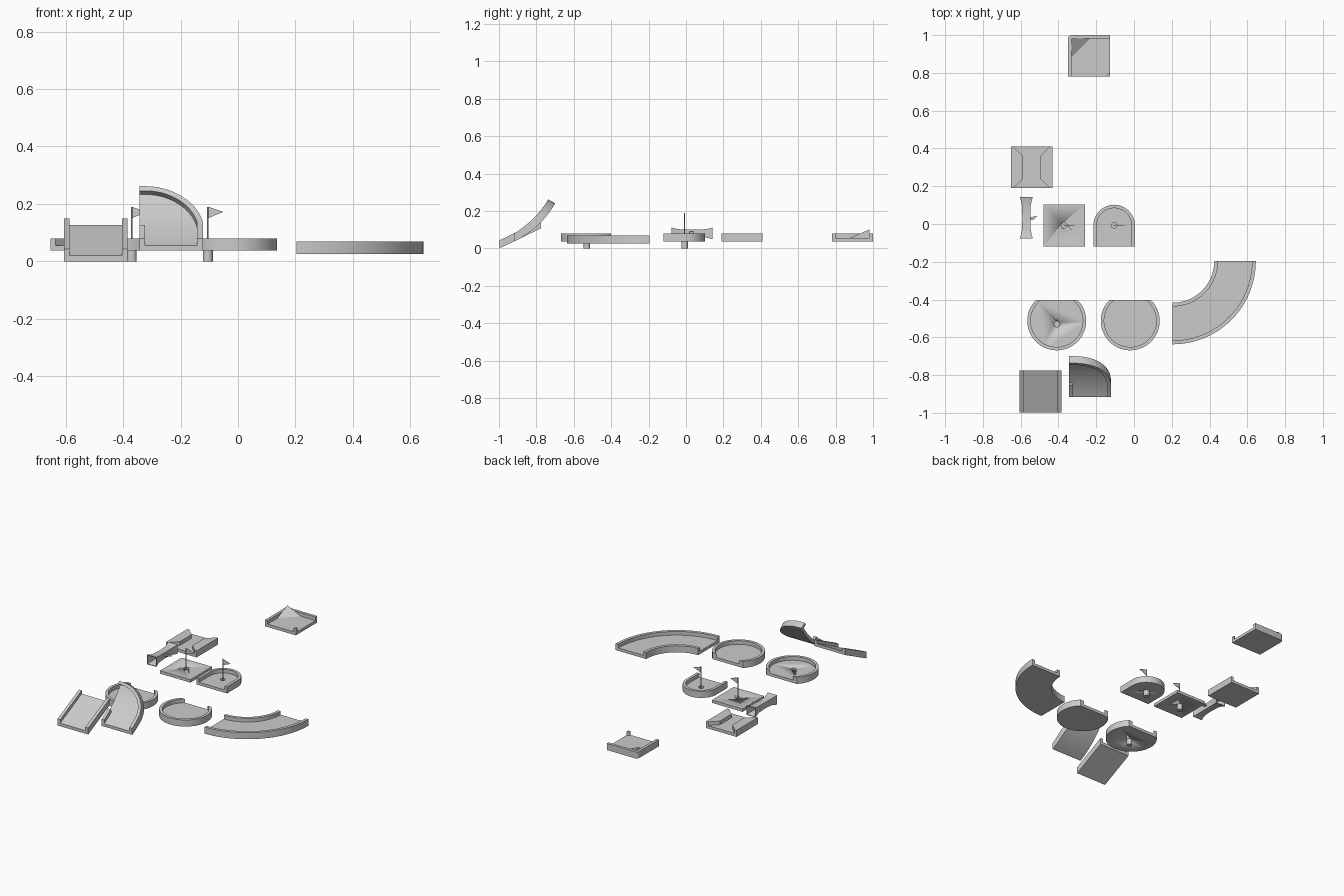
import bpy, bmesh, math
from mathutils import Vector

if "Cube" in bpy.data.objects:
    bpy.data.objects.remove(bpy.data.objects["Cube"])

Z0, ZF, ZT = 0.037, 0.056, 0.08     # underside, playing surface, rail top
W = 0.018                           # rail thickness


def finish(name, bm):
    bmesh.ops.recalc_face_normals(bm, faces=bm.faces)
    me = bpy.data.meshes.new(name)
    bm.to_mesh(me)
    bm.free()
    ob = bpy.data.objects.new(name, me)
    bpy.context.collection.objects.link(ob)
    bpy.ops.object.select_all(action='DESELECT')
    ob.select_set(True)
    bpy.context.view_layer.objects.active = ob
    bpy.ops.object.shade_smooth_by_angle(angle=math.radians(30))
    return ob


def prism_bm(pts, z0, z1):
    bm = bmesh.new()
    f = bm.faces.new([bm.verts.new((x, y, z0)) for x, y in pts])
    r = bmesh.ops.extrude_face_region(bm, geom=[f])
    for v in r['geom']:
        if isinstance(v, bmesh.types.BMVert):
            v.co.z = z1
    return bm


def prism(name, pts, z0, z1, warp=None):
    bm = prism_bm(pts, z0, z1)
    if warp:
        for v in bm.verts:
            v.co = warp(v.co)
    return finish(name, bm)


def rect(x0, x1, y0, y1):
    return [(x0, y0), (x1, y0), (x1, y1), (x0, y1)]


def arc(cx, cy, r, a0, a1, n=24):
    return [(cx + r * math.cos(a0 + (a1 - a0) * i / n),
             cy + r * math.sin(a0 + (a1 - a0) * i / n)) for i in range(n + 1)]


def lathe(name, x, y, prof, n=24):
    # closed profile of (radius, z) spun about a vertical axis
    bm = bmesh.new()
    vs = [bm.verts.new((x + r, y, z)) for r, z in prof]
    es = [bm.edges.new(p) for p in zip(vs, vs[1:])]
    bmesh.ops.spin(bm, geom=vs + es, cent=(x, y, 0), axis=(0, 0, 1),
                   angle=2 * math.pi, steps=n)
    bmesh.ops.remove_doubles(bm, verts=bm.verts, dist=1e-5)
    return finish(name, bm)


def add_cup(name, floor, x, y):
    # bore the floor and hang a cup below it
    cut = prism("cutter", arc(x, y, 0.0165, 0, 2 * math.pi * 23 / 24, 23), 0.02, 0.07)
    cut.hide_render = True
    m = floor.modifiers.new("hole", 'BOOLEAN')
    m.operation, m.solver, m.object = 'DIFFERENCE', 'EXACT', cut
    bpy.context.view_layer.objects.active = floor
    bpy.ops.object.modifier_apply(modifier=m.name)
    bpy.data.objects.remove(cut)
    lathe(name + "_cup", x, y, [(0, 0), (0.0175, 0), (0.0175, ZF - 0.001), (0.0145, ZF - 0.001),
                                (0.0145, 0.004), (0, 0.004)])


def add_flag(name, x, y):
    lathe(name + "_pole", x, y, [(0, 0.003), (0.003, 0.003), (0.003, 0.19), (0, 0.19)], 10)
    prism(name + "_pennant", [(x, 0.15), (x + 0.054, 0.172), (x, 0.19)], -0.0015, 0.0015,
          lambda c: Vector((c.x, y + c.z, c.y)))


# Corner tile: floor, L rail with rounded corner, inner post, deflector wedge
x0, x1, y0, y1 = -0.35, -0.128, 0.78, 1.0
corner = arc(x0 + 0.02, y1 - 0.02, 0.02, math.pi / 2, math.pi, 6)
prism("corner_floor", [(x0, y0), (x1, y0), (x1, y1)] + corner, Z0, ZF)
prism("corner_rail", [(x1, y1)] + corner + [(x0, y0), (x0 + W, y0), (x0 + W, y1 - W), (x1, y1 - W)],
      Z0, ZT)
prism("corner_post", [(x1, y0)] + arc(x1, y0, W, math.pi / 2, math.pi, 6), Z0, ZT)
bm = bmesh.new()
cx, cy = x0 + W, y1 - W
for p in [(cx, cy, 0.05), (cx + 0.1, cy, ZF), (cx, cy - 0.1, ZF), (cx, cy, 0.102)]:
    bm.verts.new(p)
bmesh.ops.convex_hull(bm, input=bm.verts)
finish("corner_deflector", bm)

# Narrowing tile: mirrored bulging rails
prism("gate_floor", rect(-0.652, -0.432, 0.19, 0.41), Z0, ZF)
for side, n in ((-1, "left"), (1, "right")):
    pts = [(0.11, -0.11), (0.11, 0.11), (0.094, 0.11), (0.094, 0.107), (0.045, 0.06),
           (0.045, -0.06), (0.094, -0.107), (0.094, -0.11)]
    prism("gate_rail_" + n, [(-0.542 + side * a, 0.3 + b) for a, b in pts], Z0, ZT)

# Flared square tunnel with a small tab
bm = bmesh.new()
prof = [(-0.11, 0.034), (-0.085, 0.027), (-0.06, 0.023), (0, 0.021),
        (0.06, 0.023), (0.085, 0.027), (0.11, 0.034)]
rings = prof + [(y, h - 0.004) for y, h in reversed(prof)]
loops = [[bm.verts.new((-0.57 + sx * h, 0.033 + y, 0.08 + sz * h * 0.92))
          for sx, sz in ((-1, -1), (1, -1), (1, 1), (-1, 1))] for y, h in rings]
for i, a in enumerate(loops):
    b = loops[(i + 1) % len(loops)]
    for k in range(4):
        bm.faces.new((a[k], a[(k + 1) % 4], b[(k + 1) % 4], b[k]))
finish("tunnel", bm)
prism("tunnel_tab", [(-0.55, 0.02), (-0.535, 0.02), (-0.511, 0.043), (-0.55, 0.035)], 0.079, 0.089)

# Open square hole tile
f = prism("square_floor", rect(-0.48, -0.26, -0.12, 0.102), Z0, ZF)
add_cup("square", f, -0.37, -0.007)
add_flag("square_flag", -0.37, -0.007)

# Round-ended hole tile with a U rail
cx, cy, r = -0.105, -0.008, 0.11
f = prism("round_end_floor", [(cx - r, -0.12), (cx + r, -0.12)] + arc(cx, cy, r, 0, math.pi), Z0, ZF)
prism("round_end_rail", [(cx - r, -0.12), (cx - r + W, -0.12)] + arc(cx, cy, r - W, math.pi, 0)
      + [(cx + r - W, -0.12), (cx + r, -0.12)] + arc(cx, cy, r, 0, math.pi), Z0, ZT)
add_cup("round_end", f, cx, -0.007)
add_flag("round_end_flag", cx, -0.007)

# Two round greens, each cut flat at the entrance
for name, cx in (("hole_green", -0.409), ("plain_green", -0.02)):
    cy, r, h = -0.513, 0.156, 0.111
    ao, ai = math.asin(h / r), math.asin(h / (r - W))
    outer = arc(cx, cy, r, math.pi - ao, 2 * math.pi + ao, 40)
    inner = arc(cx, cy, r - W, 2 * math.pi + ai, math.pi - ai, 40)
    f = prism(name + "_floor", outer, Z0, ZF)
    prism(name + "_rail", outer + inner, Z0, ZT)
    if name == "hole_green":
        add_cup(name, f, -0.408, -0.53)

# Wide quarter bend with inner and outer rails
for name, ra, rb, zt in (("bend_floor", 0.221, 0.441, 0.045), ("bend_outer_rail", 0.441 - 0.02, 0.441, 0.069),
                         ("bend_inner_rail", 0.221, 0.241, 0.069)):
    a = -math.pi / 2
    prism(name, arc(0.204, -0.196, rb, a, 0, 24) + arc(0.204, -0.196, ra, 0, a, 24), 0.026, zt)

# Straight ramp, sheared upward
def shear(c):
    return Vector((c.x, c.y, c.z + (c.y + 0.997) * 0.107 / 0.222))

xa, xb, ya, yb = -0.606, -0.384, -0.997, -0.775
prism("ramp_floor", rect(xa, xb, ya, yb), 0, 0.02, shear)
prism("ramp_left_rail", rect(xa, xa + 0.02, ya, yb), 0, 0.043, shear)
prism("ramp_right_rail", rect(xb - 0.02, xb, ya, yb), 0, 0.043, shear)

# Banked turn: flat pieces in (x, s, h), sliced and wrapped up a rising arc
L, T0, T1 = 0.302, math.radians(26), math.radians(60)
RB = L / (T1 - T0)

def bank(c):
    t = T0 + c.y / RB
    tilt = T1 * min(1, 1.5 * c.y / L) if c.y / L < 0.5 else T1 * (0.75 + 0.5 * (c.y / L - 0.5))
    return Vector((c.x, -0.917 + RB * (math.sin(t) - math.sin(T0)) - c.z * math.sin(tilt),
                   Z0 + RB * (math.cos(T0) - math.cos(t)) + c.z * math.cos(tilt)))

def banked(name, pts, h):
    bm = prism_bm(pts, 0, h)
    bmesh.ops.triangulate(bm, faces=bm.faces)
    for i in range(1, 14):
        bmesh.ops.bisect_plane(bm, geom=bm.verts[:] + bm.edges[:] + bm.faces[:], dist=1e-6,
                               plane_co=(0, L * i / 14, 0), plane_no=(0, 1, 0))
    for v in bm.verts:
        v.co = bank(v.co)
    finish(name, bm)

xl, xr, R = -0.343, -0.122, 0.2
cx, cs = xr - R, L - R
turn = arc(cx, cs, R, 0, math.pi / 2, 20)
banked("banked_floor", [(xl, 0), (xr, 0)] + turn + [(xl, L)], 0.019)
banked("banked_outer_rail", [(xr - 0.02, 0), (xr, 0)] + turn + [(xl, L), (xl, L - 0.02)]
       + arc(cx, cs, R - 0.02, math.pi / 2, 0, 20), 0.043)
banked("banked_inner_rail", rect(xl, xl + 0.019, 0, 0.1), 0.043)
